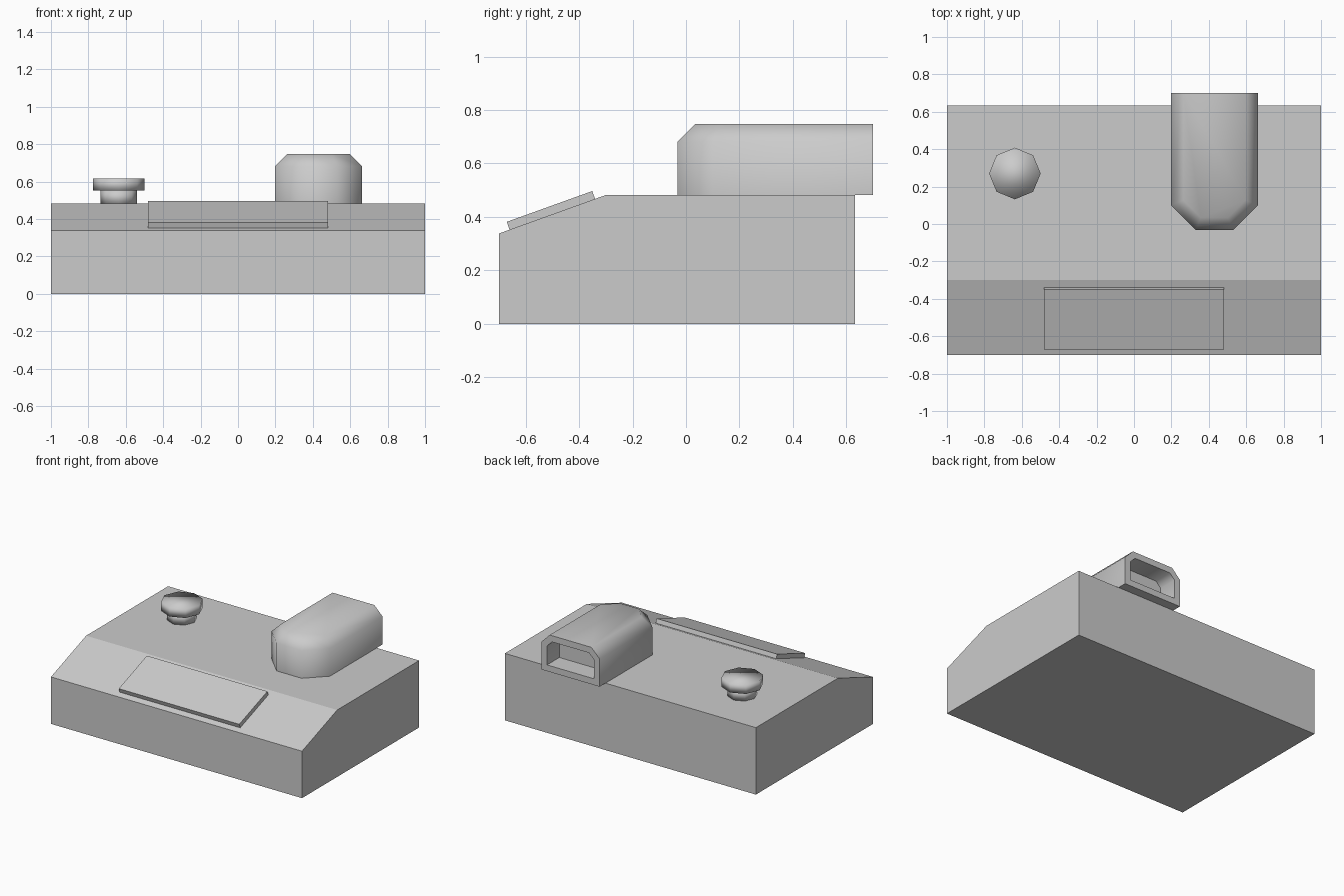
import bpy, bmesh, math
from mathutils import Vector

if "Cube" in bpy.data.objects:
    bpy.data.objects.remove(bpy.data.objects["Cube"])


def make_object(name, bm):
    bmesh.ops.recalc_face_normals(bm, faces=bm.faces)
    mesh = bpy.data.meshes.new(name)
    bm.to_mesh(mesh)
    bm.free()
    obj = bpy.data.objects.new(name, mesh)
    bpy.context.collection.objects.link(obj)
    return obj


def loft(rings):
    """Closed skin through rings of equal point count."""
    bm = bmesh.new()
    vs = [[bm.verts.new(p) for p in ring] for ring in rings]
    n = len(vs[0])
    for a, b in zip(vs, vs[1:]):
        for i in range(n):
            j = (i + 1) % n
            bm.faces.new((a[i], a[j], b[j], b[i]))
    bm.faces.new(vs[0][::-1])
    bm.faces.new(vs[-1])
    bmesh.ops.recalc_face_normals(bm, faces=bm.faces)
    return bm


def shade_smooth(obj, angle):
    bpy.ops.object.select_all(action='DESELECT')
    obj.select_set(True)
    bpy.context.view_layer.objects.active = obj
    bpy.ops.object.shade_smooth_by_angle(angle=math.radians(angle))


def x_prism(name, profile, half_width):
    return make_object(name, loft([[(x, y, z) for y, z in profile]
                                   for x in (-half_width, half_width)]))


# Console body with sloped front
x_prism("body", [(-0.7, 0), (0.633, 0), (0.633, 0.482), (-0.3, 0.482), (-0.7, 0.338)], 1.0)

# Thin panel lying on the slope
slope = Vector((0.4, 0.144)).normalized()
up = Vector((-slope.y, slope.x))
start = Vector((-0.66, 0.3515))
x_prism("front_panel", [start, start + slope * 0.34, start + slope * 0.34 + up * 0.032,
                        start + up * 0.032], 0.48)

# Octagonal knob: stem and cap
for name, radius, z0, z1 in (("knob_stem", 0.098, 0.48, 0.552), ("knob_cap", 0.138, 0.552, 0.616)):
    rings = [[(-0.637 + radius * math.cos(i * math.tau / 8),
               0.27 + radius * math.sin(i * math.tau / 8), z) for i in range(8)]
             for z in (z0, z1)]
    shade_smooth(make_object(name, loft(rings)), 180)

# Hood with chamfered front and top, and a recessed opening at the back
cx, back = 0.43, 0.7


def hood_ring(inset, z):
    k = inset * math.tan(math.radians(22.5))
    half = [(0.232 - inset, back), (0.232 - inset, 0.1 + k), (0.1 - k, -0.032 + inset)]
    return ([(cx + x, y, z) for x, y in half] +
            [(cx - x, y, z) for x, y in reversed(half)])


bm = loft([hood_ring(0, 0.482), hood_ring(0, 0.682), hood_ring(0.066, 0.748)])
# The back is two coplanar quads; merge them before recessing
rear = [f for f in bm.faces if all(abs(v.co.y - back) < 1e-4 for v in f.verts)]
bmesh.ops.dissolve_faces(bm, faces=rear)
bm.normal_update()
rear = [f for f in bm.faces if all(abs(v.co.y - back) < 1e-4 for v in f.verts)]
bmesh.ops.inset_individual(bm, faces=rear, thickness=0.045, use_even_offset=True)
pocket = bmesh.ops.extrude_discrete_faces(bm, faces=rear)["faces"]
bmesh.ops.translate(bm, verts=pocket[0].verts, vec=(0, -0.14, 0))
shade_smooth(make_object("hood", bm), 60)
